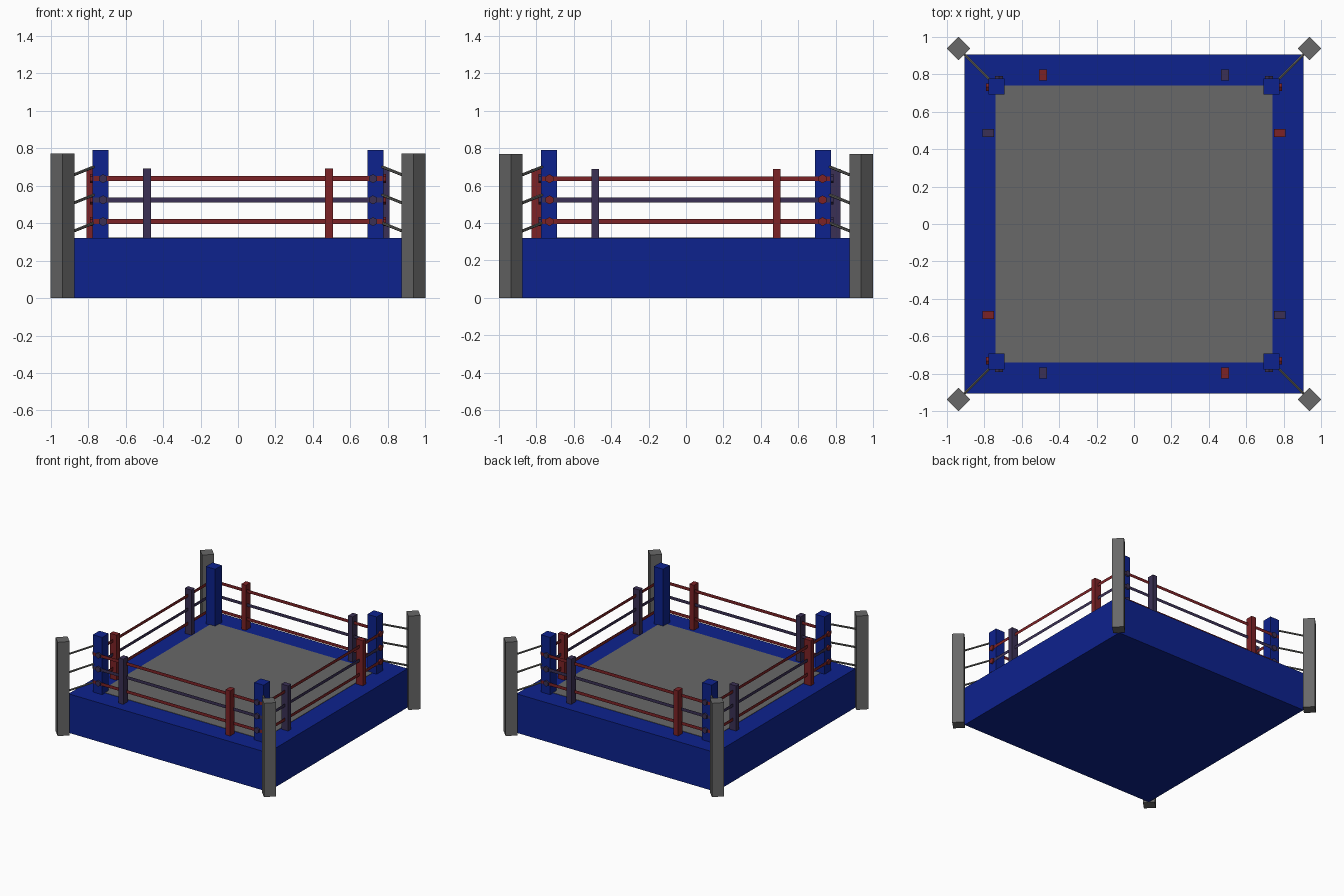
import bpy, bmesh
from math import pi, cos, sin
from mathutils import Vector, Matrix

if "Cube" in bpy.data.objects:
    bpy.data.objects.remove(bpy.data.objects["Cube"])


def make_material(name, rgb):
    m = bpy.data.materials.new(name)
    m.use_nodes = True
    col = (*rgb, 1)
    m.diffuse_color = col
    m.node_tree.nodes["Principled BSDF"].inputs["Base Color"].default_value = col
    return m


blue = make_material("canvas blue", (0.004, 0.016, 0.27))
grey = make_material("post grey", (0.14, 0.14, 0.14))
steel = make_material("rod grey", (0.135, 0.135, 0.125))
red = make_material("rope red", (0.2, 0.016, 0.019))
dark = make_material("rope dark violet", (0.043, 0.03, 0.09))


def finish(name, bm, mat):
    me = bpy.data.meshes.new(name)
    bm.to_mesh(me)
    bm.free()
    me.materials.append(mat)
    ob = bpy.data.objects.new(name, me)
    bpy.context.collection.objects.link(ob)
    return ob


def box(name, center, size, mat, turn=0):
    bm = bmesh.new()
    place = Matrix.Translation(center) @ Matrix.Rotation(turn, 4, 'Z') @ Matrix.Diagonal((*size, 1))
    bmesh.ops.create_cube(bm, size=1, matrix=place)
    return finish(name, bm, mat)


def rod(name, a, b, radius, sides, mat):
    a, b = Vector(a), Vector(b)
    bm = bmesh.new()
    aim = (b - a).to_track_quat('Z', 'Y').to_matrix().to_4x4()
    bmesh.ops.create_cone(bm, cap_ends=True, segments=sides, radius1=radius, radius2=radius,
                          depth=(b - a).length, matrix=Matrix.Translation((a + b) / 2) @ aim)
    return finish(name, bm, mat)


def ribbon(name, a, b, height, mat):
    # flat vertical strip between two points
    up = Vector((0, 0, height / 2))
    a, b = Vector(a), Vector(b)
    bm = bmesh.new()
    bm.faces.new([bm.verts.new(p) for p in (a - up, b - up, b + up, a + up)])
    return finish(name, bm, mat)


# platform and floor
DECK = 0.32
box("platform", (0, 0, DECK / 2), (1.81, 1.81, DECK), blue)
box("floor_mat", (0, 0, DECK), (1.476, 1.476, 0.006), grey)

ropes = ((0.637, red), (0.524, dark), (0.408, red))
corners = [(sx, sy) for sx in (-1, 1) for sy in (-1, 1)]

for sx, sy in corners:
    # outer post and padded corner post
    box("outer_post", (sx * 0.9365, sy * 0.9365, 0.385), (0.09, 0.09, 0.77), grey, pi / 4)
    box("corner_post", (sx * 0.733, sy * 0.733, 0.555), (0.085, 0.085, 0.47), blue)
    # tie rods and rope fittings
    for z, _ in ropes:
        i = [r[0] for r in ropes].index(z)
        low = 0.64 - i * 0.15
        rod("tie_rod", (sx * 0.92, sy * 0.92, low), (sx * 0.745, sy * 0.745, low + 0.07),
            0.008, 6, steel)
        rod("side_fitting", (sx * 0.77, sy * 0.73, z), (sx * 0.789, sy * 0.73, z), 0.024, 6, red)
        rod("end_fitting", (sx * 0.72, sy * 0.77, z), (sx * 0.72, sy * 0.789, z), 0.024, 6, dark)

# ropes and stakes on the four sides
for k in range(4):
    turn = k * pi / 2
    spin = Matrix.Rotation(turn, 3, 'Z')
    for z, mat in ropes:
        ribbon("rope", spin @ Vector((-0.77, -0.78, z)), spin @ Vector((0.77, -0.78, z)), 0.026, mat)
    out = -0.795 if k % 2 == 0 else -0.778
    for x, mat in ((-0.485, dark), (0.485, red)):
        box("rope_stake", spin @ Vector((x, out, 0.505)), (0.042, 0.06, 0.37), mat, turn)
